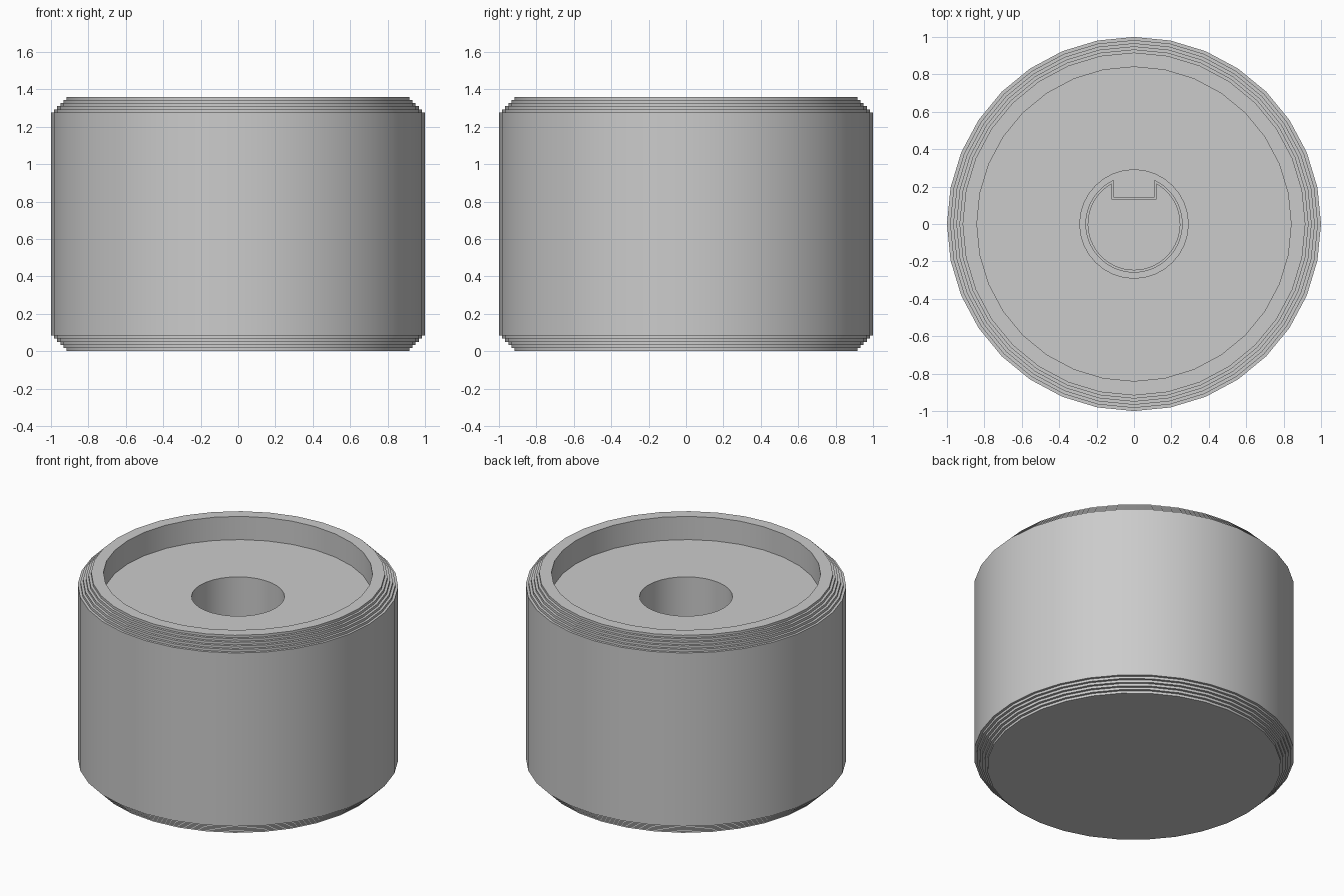
import bpy, bmesh, math

if "Cube" in bpy.data.objects:
    bpy.data.objects.remove(bpy.data.objects["Cube"])

SEGMENTS = 32
HEIGHT = 1.36
STEPS, STEP = 5, 0.0167        # stepped chamfer on both rims
FLOOR_Z, SHELF_Z, BORE_Z = 1.20, 0.78, 0.17

grey = bpy.data.materials.new("grey_plastic")
grey.diffuse_color = (0.6, 0.6, 0.6, 1)
grey.use_nodes = True
grey.node_tree.nodes["Principled BSDF"].inputs["Base Color"].default_value = grey.diffuse_color


def add_object(name, bm):
    bmesh.ops.recalc_face_normals(bm, faces=bm.faces)
    mesh = bpy.data.meshes.new(name)
    bm.to_mesh(mesh)
    bm.free()
    mesh.materials.append(grey)
    obj = bpy.data.objects.new(name, mesh)
    bpy.context.collection.objects.link(obj)
    return obj


def loft(name, loops):
    """Skin equal-length point loops and cap both ends."""
    bm = bmesh.new()
    rings = [[bm.verts.new(p) for p in loop] for loop in loops]
    for a, b in zip(rings, rings[1:]):
        for i in range(len(a)):
            j = (i + 1) % len(a)
            bm.faces.new((a[i], a[j], b[j], b[i]))
    bm.faces.new(rings[0])
    bm.faces.new(rings[-1])
    return add_object(name, bm)


def circle(r, z, n=SEGMENTS):
    return [(r * math.cos(2 * math.pi * i / n), r * math.sin(2 * math.pi * i / n), z)
            for i in range(n)]


def keyed(r, half_width, key_y, z, n=48):
    """Circle with a rectangular key standing in from the back."""
    start = math.pi - math.acos(half_width / r)
    sweep = 2 * math.pi - (2 * start - math.pi)
    arc = [(r * math.cos(start + sweep * i / n), r * math.sin(start + sweep * i / n), z)
           for i in range(n + 1)]
    return arc + [(half_width, key_y, z), (-half_width, key_y, z)]


# Outer wall with stepped rims, then the recess and the wide shaft hole
lower = []
for k in range(STEPS):
    r = 1 - (STEPS - k) * STEP
    lower += [(r, k * STEP), (r, (k + 1) * STEP)]
lower.append((1.0, STEPS * STEP))
upper = [(r, HEIGHT - z) for r, z in reversed(lower)]
inside = [(0.84, HEIGHT), (0.84, FLOOR_Z), (0.29, FLOOR_Z), (0.29, SHELF_Z)]
knob = loft("knob_body", [circle(r, z) for r, z in lower + upper + inside])

# Keyed shaft bore with a slightly wider mouth
cutters = [
    loft("bore_cutter", [keyed(0.245, 0.12, 0.13, z) for z in (BORE_Z, SHELF_Z + 0.05)]),
    loft("bore_mouth_cutter", [keyed(0.257, 0.11, 0.142, z)
                               for z in (SHELF_Z - 0.02, SHELF_Z + 0.06)]),
]
bpy.context.view_layer.objects.active = knob
for cutter in cutters:
    cutter.hide_render = True
    mod = knob.modifiers.new("bore", 'BOOLEAN')
    mod.operation = 'DIFFERENCE'
    mod.solver = 'EXACT'
    mod.object = cutter
    bpy.ops.object.modifier_apply(modifier=mod.name)
for cutter in cutters:
    bpy.data.objects.remove(cutter)

# Smooth round walls, sharp steps
knob.select_set(True)
bpy.ops.object.shade_smooth_by_angle(angle=math.radians(30))
